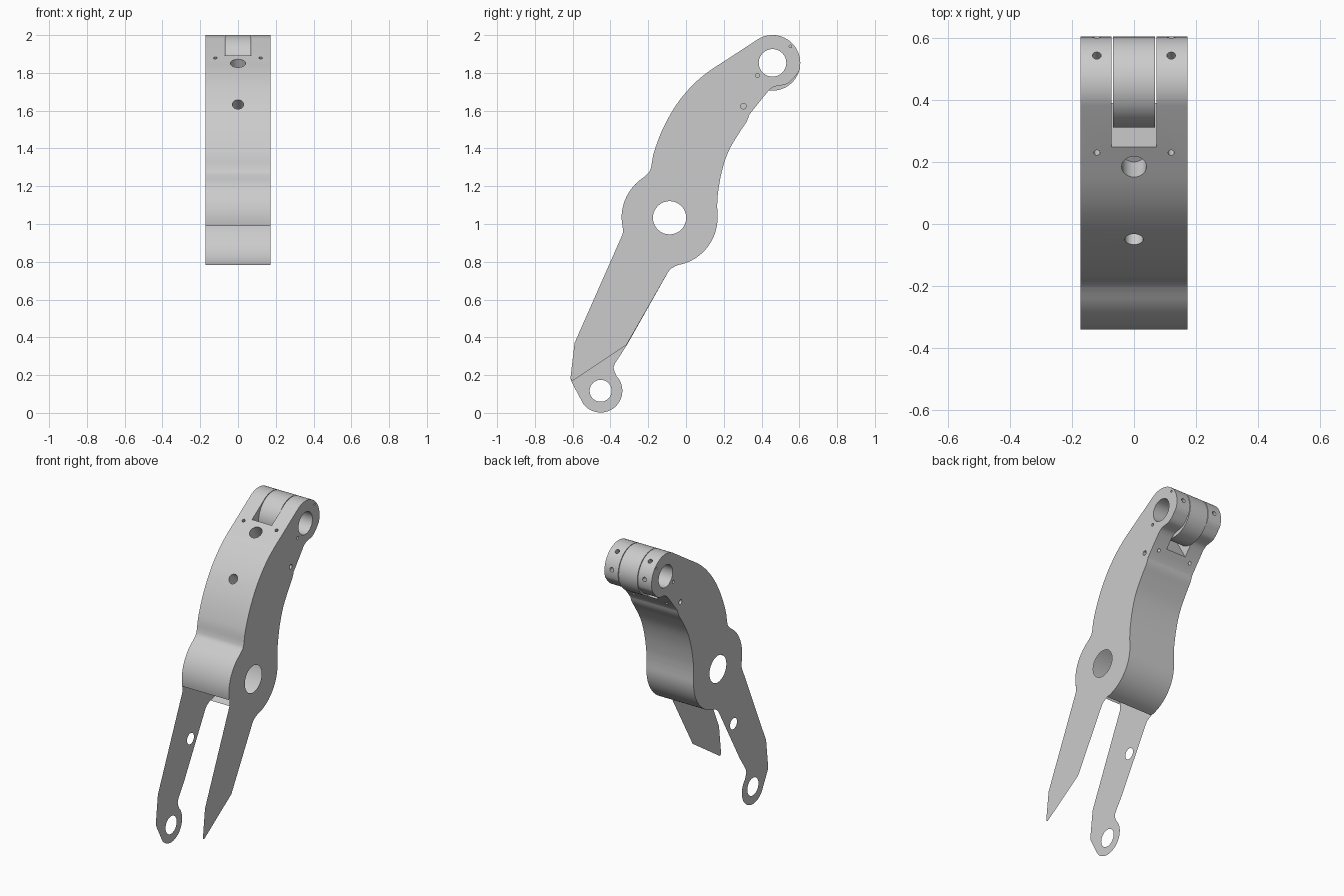
import bpy, bmesh, math
from mathutils import Vector, Matrix

cube = bpy.data.objects.get("Cube")
if cube:
    bpy.data.objects.remove(cube, do_unlink=True)

grey = bpy.data.materials.new("plain_grey")
grey.use_nodes = True
COLOUR = (0.6, 0.6, 0.6, 1)
grey.diffuse_color = COLOUR
grey.node_tree.nodes["Principled BSDF"].inputs["Base Color"].default_value = COLOUR

HALF = 0.172
HUB, HUB_R = (-0.087, 1.033), 0.254
PIN, PIN_R = (0.458, 1.853), 0.147
EYE, EYE_R = (-0.452, 0.117), 0.115


def arc(centre, r, a0, a1, n=24):
    """Points (y, z) along an arc, angles in degrees."""
    angles = [math.radians(a0 + (a1 - a0) * i / n) for i in range(n + 1)]
    return [(centre[0] + r * math.cos(a), centre[1] + r * math.sin(a)) for a in angles]


def circle(centre, r, n=40):
    return arc(centre, r, 0, 360, n)[:-1]


def spline(pts, n=5):
    """Smooth path through the given points."""
    p = [Vector(q) for q in [pts[0]] + pts + [pts[-1]]]
    out = []
    for a, b, c, d in zip(p, p[1:], p[2:], p[3:]):
        for i in range(n):
            t = i / n
            out.append(tuple(0.5 * (2 * b + (c - a) * t + (2 * a - 5 * b + 4 * c - d) * t * t
                                    + (3 * b - a - 3 * c + d) * t ** 3)))
    return out + [pts[-1]]


def finish(name, bm, smooth=True):
    mesh = bpy.data.meshes.new(name)
    bm.to_mesh(mesh)
    bm.free()
    mesh.materials.append(grey)
    ob = bpy.data.objects.new(name, mesh)
    bpy.context.collection.objects.link(ob)
    if smooth:
        select(ob)
        bpy.ops.object.shade_smooth_by_angle(angle=math.radians(30))
    return ob


def select(ob):
    bpy.ops.object.select_all(action='DESELECT')
    ob.select_set(True)
    bpy.context.view_layer.objects.active = ob


def prism(bm, pts, x0, x1):
    """Solid with a side profile, running across x."""
    a = [bm.verts.new((x0, y, z)) for y, z in pts]
    b = [bm.verts.new((x1, y, z)) for y, z in pts]
    faces = [bm.faces.new(a), bm.faces.new(b)]
    for i in range(len(pts)):
        j = (i + 1) % len(pts)
        faces.append(bm.faces.new((a[i], a[j], b[j], b[i])))
    bmesh.ops.recalc_face_normals(bm, faces=faces)


def drill(bm, x, y, z, angle, r, depth):
    """Round cutter entering at a point, its axis in the side plane."""
    a = math.radians(angle)
    axis = Vector((0, math.cos(a), math.sin(a)))
    mat = Matrix.Translation((x, y, z)) @ axis.to_track_quat('Z', 'Y').to_matrix().to_4x4()
    bmesh.ops.create_cone(bm, cap_ends=True, segments=24, radius1=r, radius2=r,
                          depth=2 * depth, matrix=mat)


def cut(ob, name, build):
    bm = bmesh.new()
    build(bm)
    cutter = finish(name, bm, False)
    cutter.hide_render = True
    mod = ob.modifiers.new(name, 'BOOLEAN')
    mod.operation, mod.solver, mod.object = 'DIFFERENCE', 'EXACT', cutter
    select(ob)
    bpy.ops.object.modifier_apply(modifier=name)
    bpy.data.objects.remove(cutter, do_unlink=True)


# Side profile of the upper arm, from the front of the hub over the top to the back
front_curve = spline([(-0.215, 1.255), (-0.195, 1.275), (-0.184, 1.305), (-0.168, 1.385),
                      (-0.12, 1.51), (-0.05, 1.633), (0.03, 1.73), (0.11, 1.8), (0.2, 1.86)])
under_pin = spline([(0.585, 1.79), (0.537, 1.743), (0.468, 1.727), (0.437, 1.706)])
back_curve = spline([(0.336, 1.58), (0.32, 1.54), (0.28, 1.48), (0.225, 1.385),
                     (0.19, 1.28), (0.17, 1.17), (0.165, 1.1)])
upper = (arc(HUB, HUB_R, 190, 123, 16) + front_curve + arc(PIN, PIN_R, 121, -18, 32)
         + under_pin + back_curve + arc(HUB, HUB_R, 5, -80, 20))

# Body shell
bm = bmesh.new()
prism(bm, upper, -HALF, HALF)
body = finish("arm_body", bm, False)

slot = [(0.215, 1.95), (0.425, 1.59), (0.8, 1.5), (0.8, 2.2), (0.215, 2.2)]
cut(body, "slot_cutter", lambda b: prism(b, slot, -0.072, 0.072))
cut(body, "pin_cutter", lambda b: prism(b, circle(PIN, 0.073), -0.3, 0.3))

SIDE_HOLES = [((0.378, 1.786), 0.01), ((0.304, 1.624), 0.015), ((0.553, 1.94), 0.007)]


def small_holes(b):
    drill(b, 0, 0.185, 1.851, 120, 0.04, 0.1)
    drill(b, 0, -0.05, 1.633, 145, 0.03, 0.1)
    for s in (-1, 1):
        drill(b, s * 0.12, 0.23, 1.88, 120, 0.01, 0.4)
        for a in (54, 8):
            (y, z), = arc(PIN, PIN_R, a, a, 1)[:1]
            drill(b, s * 0.12, y, z, a, 0.014, 0.05)
        for c, r in SIDE_HOLES:
            prism(b, circle(c, r, 16), s * 0.14, s * 0.3)


cut(body, "small_hole_cutter", small_holes)

# Open the sides, which the plates close, and the lower front of the hub
bm = bmesh.new()
bm.from_mesh(body.data)
spare = []
for f in bm.faces:
    c = f.calc_center_median()
    side = abs(f.normal.x) > 0.9 and abs(c.x) > HALF - 0.002
    if side or (c.z < 0.95 and c.y < -0.1):
        spare.append(f)
bmesh.ops.delete(bm, geom=spare, context='FACES')
bm.to_mesh(body.data)
bm.free()
select(body)
bpy.ops.object.shade_smooth_by_angle(angle=math.radians(30))

# Barrel between the two knuckles
bm = bmesh.new()
prism(bm, circle(PIN, PIN_R, 64), -0.068, 0.068)
barrel = finish("pin_barrel", bm, False)
cut(barrel, "bore_cutter", lambda b: prism(b, circle(PIN, 0.073), -0.3, 0.3))
select(barrel)
bpy.ops.object.shade_smooth_by_angle(angle=math.radians(30))


# Thin side plates running down into the two legs
def plate(name, x, leg, holes):
    outline = upper[2:] + [(-0.06, 0.775), (-0.08, 0.763), (-0.095, 0.745)] + leg
    outline += [(-0.59, 0.37), (-0.336, 0.945), (-0.333, 0.965)]
    bm = bmesh.new()
    edges = []
    for loop in [outline] + holes:
        v = [bm.verts.new((x, y, z)) for y, z in loop]
        edges += [bm.edges.new((v[i - 1], v[i])) for i in range(len(v))
                  if (v[i].co - v[i - 1].co).length >= 0]
    bmesh.ops.triangle_fill(bm, use_beauty=True, use_dissolve=False, edges=edges,
                            normal=(1, 0, 0))
    bm.normal_update()
    for f in bm.faces:
        if f.normal.x * x < 0:
            f.normal_flip()
    finish(name, bm, False)


shared = [circle(HUB, 0.088), circle(PIN, 0.073)] + [circle(c, r, 16) for c, r in SIDE_HOLES]
pointed_leg = [(-0.315, 0.36), (-0.6, 0.17), (-0.612, 0.18)]
eye_leg = ([(-0.315, 0.355)] + spline([(-0.37, 0.272), (-0.383, 0.238), (-0.368, 0.195)])
           + arc(EYE, EYE_R, 35, -143, 30) + [(-0.6, 0.153), (-0.612, 0.18)])
plate("left_side_plate", HALF, pointed_leg, shared)
plate("right_side_plate", -HALF, eye_leg,
      shared + [circle(EYE, 0.058), circle((-0.25, 0.61), 0.036)])
